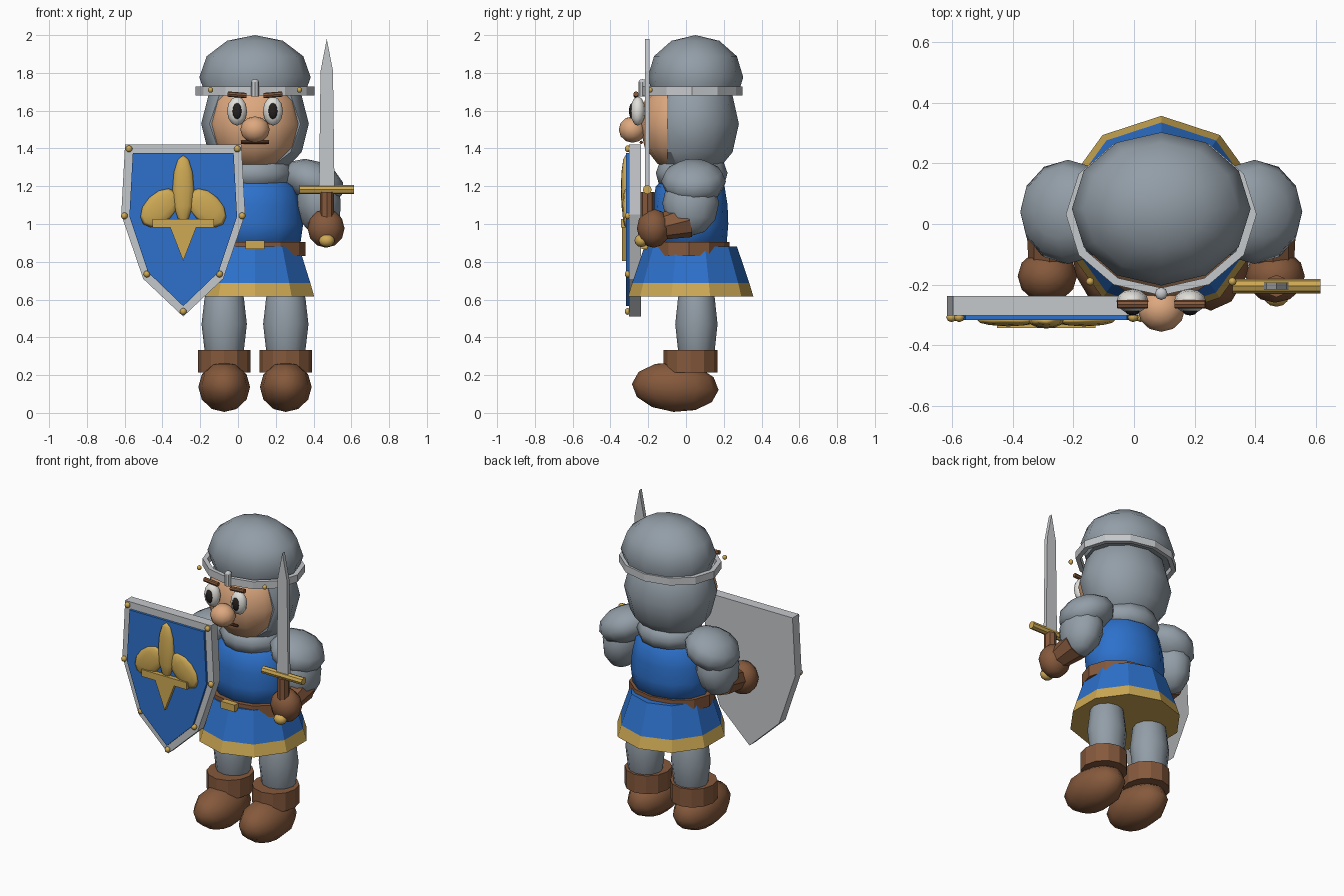
import bpy, bmesh, math
from mathutils import Matrix, Vector, Euler

if "Cube" in bpy.data.objects:
    bpy.data.objects.remove(bpy.data.objects["Cube"])

CX = 0.09          # body centre line
SX = -0.29         # shield centre line


def material(name, rgb):
    m = bpy.data.materials.new(name)
    m.diffuse_color = (*rgb, 1)
    m.use_nodes = True
    m.node_tree.nodes["Principled BSDF"].inputs["Base Color"].default_value = m.diffuse_color
    return m


MAIL = material("mail_grey", (0.29, 0.34, 0.385))
STEEL = material("steel", (0.56, 0.58, 0.60))
BLUE = material("tunic_blue", (0.026, 0.165, 0.60))
GOLD = material("gold", (0.62, 0.40, 0.09))
LEATHER = material("leather_brown", (0.235, 0.10, 0.045))
SKIN = material("skin", (0.72, 0.39, 0.21))
WHITE = material("eye_white", (0.75, 0.74, 0.70))
BLACK = material("pupil_black", (0.018, 0.014, 0.014))
HAIR = material("dark_brown", (0.10, 0.035, 0.015))


def finish(name, bm, mat, smooth=False):
    bmesh.ops.recalc_face_normals(bm, faces=bm.faces[:])
    me = bpy.data.meshes.new(name)
    bm.to_mesh(me)
    bm.free()
    ob = bpy.data.objects.new(name, me)
    bpy.context.collection.objects.link(ob)
    me.materials.append(mat)
    for p in me.polygons:
        p.use_smooth = smooth
    return ob


def ball(name, loc, r, mat, rot=(0, 0, 0), seg=12, rings=6, cut=None):
    """Ellipsoid; cut = (point, normal) removes and caps the normal side."""
    bm = bmesh.new()
    M = Matrix.LocRotScale(Vector(loc), Euler([math.radians(a) for a in rot]), Vector(r))
    bmesh.ops.create_uvsphere(bm, u_segments=seg, v_segments=rings, radius=1, matrix=M)
    if cut:
        g = bm.verts[:] + bm.edges[:] + bm.faces[:]
        res = bmesh.ops.bisect_plane(bm, geom=g, plane_co=cut[0], plane_no=cut[1], clear_outer=True)
        rim = [e for e in res["geom_cut"] if isinstance(e, bmesh.types.BMEdge)]
        bmesh.ops.contextual_create(bm, geom=rim)
    ob = finish(name, bm, mat, True)
    if cut:
        for p in ob.data.polygons:
            p.use_smooth = len(p.vertices) <= 4
    return ob


def box(name, loc, size, mat, rot_y=0):
    bm = bmesh.new()
    M = Matrix.LocRotScale(Vector(loc), Euler((0, math.radians(rot_y), 0)), Vector(size))
    bmesh.ops.create_cube(bm, size=1, matrix=M)
    return finish(name, bm, mat)


def rod(name, a, b, r1, r2, mat, seg=8):
    """Flat sided cylinder from a to b."""
    a, b = Vector(a), Vector(b)
    M = Matrix.Translation((a + b) / 2) @ (b - a).to_track_quat("Z", "Y").to_matrix().to_4x4()
    bm = bmesh.new()
    bmesh.ops.create_cone(bm, cap_ends=True, segments=seg, radius1=r1, radius2=r2,
                          depth=(b - a).length, matrix=M)
    return finish(name, bm, mat)


def loft(name, x, y, rings, mat, seg=12, phase=90, closed=False, smooth=False):
    """Elliptical rings (rx, ry, z) joined; closed joins last to first."""
    bm = bmesh.new()
    loops = []
    for rx, ry, z in rings:
        angs = [math.radians(phase + 360 * i / seg) for i in range(seg)]
        loops.append([bm.verts.new((x + rx * math.cos(t), y + ry * math.sin(t), z)) for t in angs])
    pairs = list(zip(loops, loops[1:]))
    if closed:
        pairs.append((loops[-1], loops[0]))
    for lo, hi in pairs:
        for i in range(seg):
            j = (i + 1) % seg
            bm.faces.new((lo[i], lo[j], hi[j], hi[i]))
    if not closed:
        bm.faces.new(loops[0])
        bm.faces.new(loops[-1])
    return finish(name, bm, mat, smooth)


def plate(name, pts, y0, y1, mat):
    """Outline in x, z extruded along y."""
    bm = bmesh.new()
    f = bm.faces.new([bm.verts.new((x, y0, z)) for x, z in pts])
    res = bmesh.ops.extrude_face_region(bm, geom=[f])
    vs = [v for v in res["geom"] if isinstance(v, bmesh.types.BMVert)]
    bmesh.ops.translate(bm, verts=vs, vec=(0, y1 - y0, 0))
    return finish(name, bm, mat)


# Head and mail hood
ball("hood", (CX, 0.03, 1.53), (0.285, 0.25, 0.30), MAIL, cut=((0, -0.1, 0), (0, -1, 0)))
ball("face", (CX, -0.055, 1.53), (0.245, 0.19, 0.245), SKIN)
loft("mail_collar", CX, 0.03, [(.12, .12, 1.34), (.175, .17, 1.325), (.205, .19, 1.27),
                               (.185, .175, 1.215), (.12, .12, 1.19)], MAIL, smooth=True)

# Helmet: dome, brow band, nose guard, rivets
ball("helmet_dome", (CX, 0.05, 1.777), (0.295, 0.253, 0.223), MAIL,
     cut=((0, 0, 1.69), (0, 0, -1)))
loft("helmet_band", CX, 0.032, [(.315, .268, 1.68), (.315, .268, 1.727),
                                (.285, .243, 1.727), (.285, .243, 1.68)], STEEL, closed=True)
rod("nose_guard", (CX, -0.23, 1.675), (CX, -0.23, 1.752), 0.021, 0.021, STEEL)
ball("nose_guard_top", (CX, -0.23, 1.752), (0.021, 0.021, 0.015), STEEL, seg=8)

# Face details
ball("nose", (CX, -0.283, 1.50), (0.078, 0.073, 0.07), SKIN)
rod("mouth", (CX - .073, -0.237, 1.432), (CX + .073, -0.237, 1.432), 0.009, 0.009, HAIR)
for s, side in ((-1, "left"), (1, "right")):
    ex = CX + s * 0.095
    ball(f"eye_{side}", (ex, -0.255, 1.598), (0.053, 0.04, 0.077), WHITE)
    ball(f"pupil_{side}", (ex, -0.286, 1.598), (0.025, 0.016, 0.043), BLACK, seg=10)
    rod(f"brow_{side}", (ex - .05, -0.265, 1.684 - s * .004), (ex + .05, -0.265, 1.684 + s * .004),
        0.014, 0.014, LEATHER)
    ball(f"helmet_rivet_{side}", (CX + s * .235, -0.19, 1.71), (.014, .014, .015), GOLD, seg=8)

# Tunic, belt, skirt
loft("tunic_body", CX, 0.022, [(.235, .19, .86), (.255, .202, 1.0), (.245, .198, 1.10),
                               (.22, .182, 1.2), (.14, .13, 1.25)], BLUE, smooth=True)
loft("belt", CX, 0.015, [(.268, .215, .83), (.268, .215, .905)], LEATHER)
box("belt_buckle", (CX, -0.215, 0.889), (0.10, 0.04, 0.045), GOLD)
skirt = loft("skirt", CX, 0.025, [(.33, .332, .615), (.308, .31, .688), (.245, .245, .88)], BLUE, seg=10)
skirt.data.materials.append(GOLD)
for p in skirt.data.polygons:
    p.material_index = 1 if p.center.z < 0.688 else 0

# Legs, boots and arms on both sides
for s, side in ((-1, "left"), (1, "right")):
    lx = CX + s * 0.163
    ball(f"leg_{side}", (lx, 0.055, 0.47), (0.12, 0.112, 0.28), MAIL)
    loft(f"boot_cuff_{side}", lx, 0.025, [(.138, .143, .215), (.138, .143, .333)], LEATHER)
    ball(f"boot_{side}", (lx, -0.057, 0.137), (0.137, 0.23, 0.132), LEATHER, rot=(-4, 0, 0))

    ball(f"shoulder_{side}", (CX + s * .308, 0.04, 1.225), (0.17, 0.172, 0.11), MAIL, rot=(0, s * 22, 0))
    ball(f"upper_arm_{side}", (CX + s * .335, 0.025, 1.11), (0.12, 0.15, 0.175), MAIL, rot=(0, -s * 8, 0))
    rod(f"glove_cuff_{side}", (CX + s * .355, 0.01, 1.02), (CX + s * .375, -0.17, 0.975), 0.092, 0.062, LEATHER)
    ball(f"hand_{side}", (CX + s * .376, -0.172, 0.977), (0.098, 0.088, 0.103), LEATHER)

# Sword
WX, WY = 0.47, -0.205
rod("sword_grip", (WX, WY, 0.98), (WX, WY, 1.17), 0.037, 0.037, LEATHER)
rod("sword_guard", (WX - .145, WY, 1.182), (WX + .145, WY, 1.182), 0.024, 0.024, GOLD)
ball("sword_pommel", (WX, -0.237, 0.912), (0.042, 0.036, 0.034), GOLD)
plate("sword_blade", [(WX - .041, 1.18), (WX + .041, 1.18), (WX + .033, 1.81), (WX, 1.98),
                      (WX - .033, 1.81)], WY - 0.012, WY + 0.012, STEEL)


# Shield: body, painted panel, studs
def mirrored(half):
    right = [(SX + w, z) for w, z in half]
    return right + [(SX - w, z) for w, z in reversed(half) if w > 0]


plate("shield_body", mirrored([(.308, 1.42), (.328, 1.05), (.212, .71), (0, .51)]), -0.302, -0.237, STEEL)
plate("shield_panel", mirrored([(.267, 1.375), (.285, 1.04), (.187, .745), (0, .565)]), -0.317, -0.30, BLUE)
studs = mirrored([(.287, 1.398), (.312, 1.043), (.192, .735), (0, .537)])
for i, (x, z) in enumerate(studs):
    ball(f"shield_stud_{i}", (x, -0.308, z), (0.018, 0.016, 0.018), GOLD, seg=8)

# Gold bird emblem
ball("emblem_body", (SX, -0.32, 1.185), (0.057, 0.025, 0.18), GOLD)
for s, side in ((-1, "left"), (1, "right")):
    ball(f"emblem_wing_{side}", (SX + s * .125, -0.318, 1.085), (0.122, 0.02, 0.078), GOLD, rot=(0, s * 45, 0))
box("emblem_bar", (SX, -0.328, 1.005), (0.325, 0.032, 0.045), GOLD)
plate("emblem_tail", mirrored([(.072, .99), (0, .805)]), -0.338, -0.312, GOLD)
